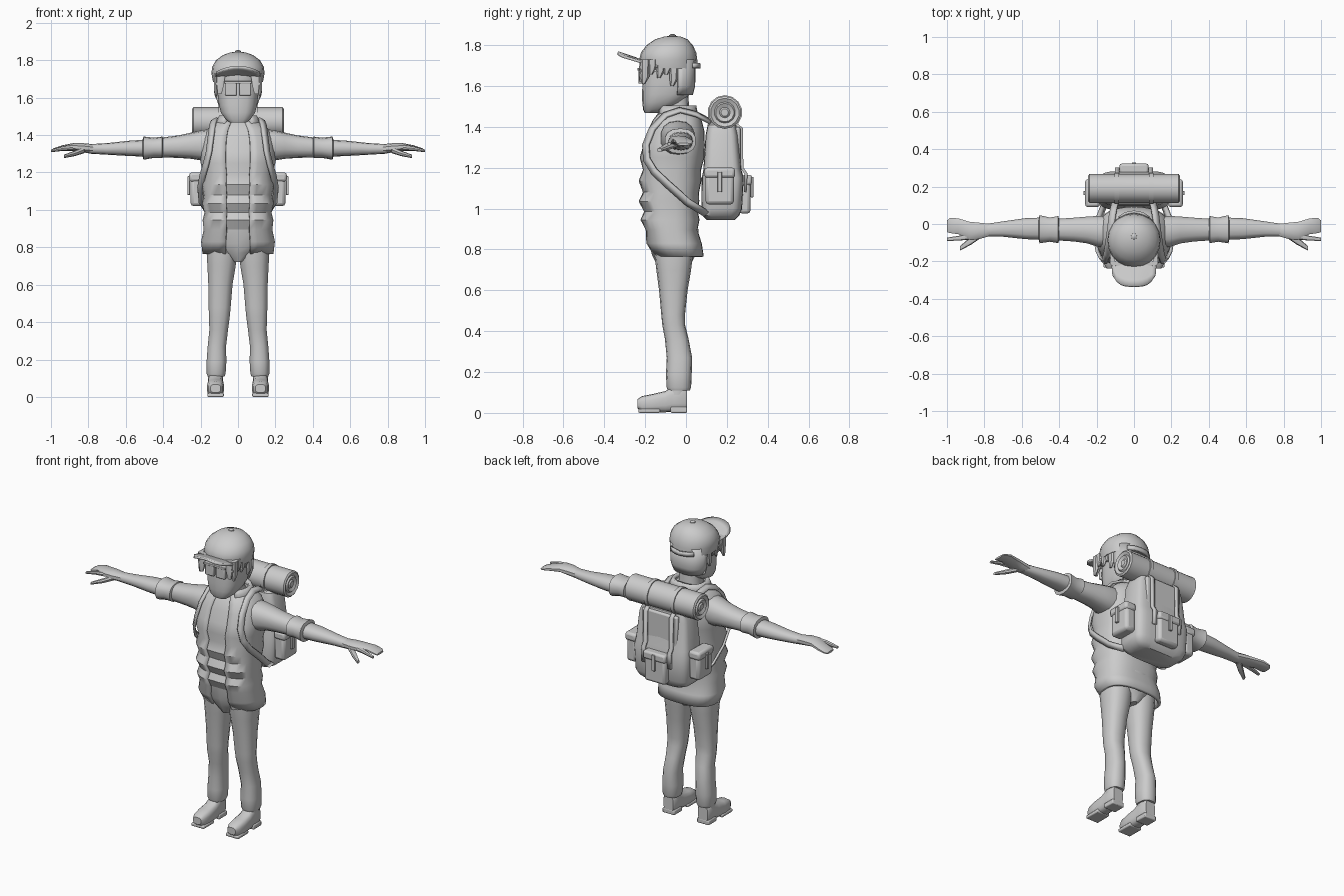
import bpy, bmesh, math
from mathutils import Vector

grey = bpy.data.materials.new("plain_grey")
grey.diffuse_color = (0.6, 0.6, 0.6, 1)


def make(name, verts, faces, mirror=False, solid=0, bevel=0, offset=-1):
    me = bpy.data.meshes.new(name)
    me.from_pydata(verts, [], faces)
    bm = bmesh.new()
    bm.from_mesh(me)
    bmesh.ops.recalc_face_normals(bm, faces=bm.faces)
    bm.to_mesh(me)
    bm.free()
    me.materials.append(grey)
    ob = bpy.data.objects.new(name, me)
    bpy.context.collection.objects.link(ob)
    if solid:
        m = ob.modifiers.new("thickness", 'SOLIDIFY')
        m.thickness, m.offset = solid, offset
    if bevel:
        m = ob.modifiers.new("bevel", 'BEVEL')
        m.width, m.segments = bevel, 2
    if mirror:
        m = ob.modifiers.new("mirror", 'MIRROR')
        m.use_mirror_merge = False
    return ob


def loft(name, rings, n=14, axis='z', p=2.4, gap=0, **kw):
    """Rings are (position, centre a, centre b, radius a, radius b);
    gap leaves an opening of that half angle at the front."""
    verts, faces = [], []
    cols = n + 1 if gap else n
    for t, a, b, ra, rb in rings:
        for i in range(cols):
            th = math.radians(gap + (360 - 2 * gap) * i / n)
            s, c = math.sin(th), math.cos(th)
            u = a + ra * math.copysign(abs(s) ** (2 / p), s)
            v = b - rb * math.copysign(abs(c) ** (2 / p), c)
            verts.append({'z': (u, v, t), 'x': (t, u, v), 'y': (u, t, v)}[axis])
    for r in range(len(rings) - 1):
        for i in range(n):
            j = (i + 1) % cols
            faces.append((r * cols + i, r * cols + j, (r + 1) * cols + j, (r + 1) * cols + i))
    if not gap:
        faces.append(tuple(range(n)))
        faces.append(tuple(range(len(verts) - n, len(verts))))
    return make(name, verts, faces, **kw)


def box(name, c, s, bevel=0.0, **kw):
    verts = [tuple(c[k] + s[k] * (d[k] - .5) for k in range(3))
             for d in [(x, y, z) for x in (0, 1) for y in (0, 1) for z in (0, 1)]]
    faces = [(0, 1, 3, 2), (4, 6, 7, 5), (0, 4, 5, 1), (2, 3, 7, 6), (0, 2, 6, 4), (1, 5, 7, 3)]
    return make(name, verts, faces, bevel=bevel, **kw)


def ribbon(name, path, width, centre, **kw):
    """Flat strap following a path and lying around a centre."""
    pts, verts = [Vector(q) for q in path], []
    for i, q in enumerate(pts):
        tan = pts[min(i + 1, len(pts) - 1)] - pts[max(i - 1, 0)]
        w = tan.cross(q - Vector(centre)).normalized() * width / 2
        verts += [q - w, q + w]
    faces = [(2 * i, 2 * i + 1, 2 * i + 3, 2 * i + 2) for i in range(len(pts) - 1)]
    return make(name, verts, faces, solid=0.014, offset=0, **kw)


# Boots
loft("boot_foot", [(-.237, .12, .045, .028, .022), (-.215, .12, .042, .04, .04),
                   (-.16, .12, .048, .046, .045), (-.1, .12, .055, .043, .052),
                   (-.06, .12, .07, .04, .065), (-.005, .12, .068, .04, .062),
                   (.004, .12, .065, .034, .055)], axis='y', p=3, mirror=True)
box("boot_sole", (.12, -.18, .01), (.088, .105, .02), .006, mirror=True)
box("boot_heel", (.12, -.035, .015), (.084, .08, .03), .006, mirror=True)
loft("boot_ankle", [(.08, .12, -.045, .04, .045), (.17, .12, -.04, .042, .048)], mirror=True)

# Trousers
loft("trouser_leg", [(.11, .117, -.035, .046, .054), (.125, .117, -.035, .052, .06),
                     (.19, .115, -.035, .054, .063), (.27, .113, -.032, .05, .062),
                     (.36, .103, -.045, .051, .058), (.43, .1, -.06, .057, .056),
                     (.48, .098, -.063, .06, .058), (.6, .094, -.062, .066, .07),
                     (.7, .088, -.06, .077, .085), (.78, .085, -.06, .085, .095),
                     (.86, .085, -.06, .08, .1)], mirror=True)
loft("trouser_seat", [(.72, 0, -.06, .025, .08), (.77, 0, -.06, .09, .105),
                      (.82, 0, -.06, .15, .12), (.9, 0, -.065, .16, .125)])

# Quilted jacket, open at the front over a shirt
jacket = [(.765, 0, -.035, .19, .122), (.83, 0, -.06, .198, .137), (.895, 0, -.072, .184, .128),
          (.945, 0, -.08, .19, .146), (.985, 0, -.075, .18, .133), (1.035, 0, -.085, .192, .15),
          (1.08, 0, -.075, .183, .139), (1.135, 0, -.08, .194, .155), (1.19, 0, -.07, .186, .144),
          (1.25, 0, -.07, .2, .16), (1.31, 0, -.06, .2, .152), (1.38, 0, -.05, .19, .14),
          (1.43, 0, -.045, .165, .122), (1.465, 0, -.04, .125, .1), (1.48, 0, -.04, .09, .08)]
loft("jacket", jacket, n=28, p=2.6, gap=14, solid=.018)
loft("shirt", [(z, x, y, rx - .014, ry - .011) for z, x, y, rx, ry in jacket[2:]], n=28, p=2.6)
loft("collar", [(1.44, 0, -.045, .13, .105), (1.48, 0, -.045, .115, .1),
                (1.505, 0, -.045, .1, .095)], n=16, gap=32, solid=.022)

# Arms and hands
loft("sleeve", [(.1, -.04, 1.35, .08, .085), (.19, -.04, 1.345, .085, .082),
                (.25, -.032, 1.343, .073, .07), (.32, -.03, 1.338, .065, .06),
                (.42, -.03, 1.333, .058, .052)], axis='x', mirror=True)
loft("sleeve_cuff", [(.4, -.03, 1.335, .055, .048), (.405, -.03, 1.335, .074, .057),
                     (.45, -.03, 1.332, .066, .054), (.505, -.028, 1.33, .077, .062),
                     (.51, -.028, 1.33, .056, .046)], axis='x', mirror=True)
loft("forearm", [(.48, -.025, 1.33, .06, .046), (.58, -.025, 1.329, .056, .041),
                 (.7, -.027, 1.326, .041, .031), (.8, -.034, 1.326, .033, .025)],
     axis='x', n=12, mirror=True)
loft("hand", [(.77, -.032, 1.326, .034, .025), (.83, -.037, 1.332, .046, .025),
              (.88, -.036, 1.336, .05, .021), (.94, -.012, 1.33, .044, .015),
              (.985, -.008, 1.32, .042, .01), (1.0, -.012, 1.315, .032, .006)],
     axis='x', n=10, mirror=True)
loft("index_finger", [(.86, -.06, 1.335, .022, .016), (.93, -.075, 1.33, .013, .012),
                      (1.0, -.082, 1.316, .009, .007)], axis='x', n=8, mirror=True)
loft("thumb", [(.82, -.05, 1.322, .026, .018), (.87, -.088, 1.303, .022, .015),
               (.93, -.13, 1.286, .012, .009)], axis='x', n=8, mirror=True)

# Head and neck
loft("neck", [(1.43, 0, -.05, .075, .07), (1.5, 0, -.05, .065, .065), (1.58, 0, -.055, .065, .065)])
loft("head", [(1.467, 0, -.165, .045, .036), (1.485, 0, -.15, .068, .06), (1.52, 0, -.118, .092, .096),
              (1.56, 0, -.098, .103, .117), (1.62, 0, -.09, .11, .123), (1.74, 0, -.085, .112, .122)],
     n=18, p=2.8)

# Hair: a shell at the back, pointed tufts at the sides and temples
loft("hair_back", [(1.555, 0, -.085, .105, .118), (1.6, 0, -.085, .121, .13),
                   (1.73, 0, -.085, .128, .132)], n=14, p=2.8, gap=104, solid=.02)
for y, low in ((-.2, 1.61), (-.165, 1.655), (-.125, 1.64), (-.09, 1.655), (-.06, 1.6)):
    loft("hair_tuft", [(low, .117, y - .008, .006, .008), (low + .035, .118, y, .012, .021),
                       (1.73, .116, y, .014, .024)], n=6, mirror=True)
loft("hair_fringe", [(1.62, .098, -.222, .012, .006), (1.66, .095, -.22, .02, .013),
                     (1.73, .09, -.21, .026, .015)], n=6, mirror=True)

# Glasses
box("lens", (.038, -.222, 1.648), (.062, .022, .074), .006, mirror=True)
box("brow_bar", (0, -.222, 1.682), (.15, .03, .014), .003)
box("glasses_arm", (.116, -.14, 1.675), (.01, .17, .012), mirror=True)

# Cap
loft("cap_crown", [(1.685, 0, -.083, .134, .14), (1.73, 0, -.087, .142, .142),
                   (1.765, 0, -.085, .138, .135), (1.8, 0, -.08, .118, .113),
                   (1.828, 0, -.072, .08, .08), (1.842, 0, -.067, .04, .04),
                   (1.845, 0, -.066, .01, .01)], n=20, p=2.1)
loft("cap_button", [(1.835, 0, -.066, .018, .018), (1.849, 0, -.066, .016, .016),
                    (1.854, 0, -.066, .008, .008)], n=8, p=2)
verts, faces, nu, nv = [], [], 10, 4
for i in range(nu + 1):
    u = -1 + 2 * i / nu
    for j in range(nv + 1):
        v = j / nv
        y_in, y_out = -.2 + .08 * u * u, -.332 + .06 * u ** 4
        verts.append(((.128 - .012 * v) * u, y_in + (y_out - y_in) * v,
                      1.725 + .045 * v - .03 * u * u))
for i in range(nu):
    for j in range(nv):
        k = i * (nv + 1) + j
        faces.append((k, k + 1, k + nv + 2, k + nv + 1))
make("cap_brim", verts, faces, solid=.013)
ribbon("cap_strap", [(.08, .035, 1.7), (.045, .057, 1.7), (0, .065, 1.698),
                     (-.045, .057, 1.7), (-.08, .035, 1.7)], .025, (0, -.08, 1.7))

# Backpack
loft("pack_body", [(.945, 0, .17, .13, .07), (.965, 0, .17, .17, .09), (1.0, 0, .175, .186, .1),
                   (1.15, 0, .18, .19, .103), (1.19, 0, .178, .184, .093),
                   (1.36, 0, .176, .168, .08), (1.41, 0, .176, .15, .07), (1.425, 0, .176, .12, .05)],
     n=28, p=5)
box("pack_lid", (0, .253, 1.3), (.25, .026, .2), .01)
box("back_pocket", (0, .288, 1.06), (.145, .055, .17), .016)
box("back_pocket_flap", (0, .292, 1.14), (.155, .062, .05), .012)
box("back_pocket_strap", (0, .323, 1.105), (.022, .014, .1), .003)
box("side_pocket", (.218, .165, 1.095), (.072, .14, .15), .018, mirror=True)
box("side_pocket_flap", (.222, .165, 1.175), (.078, .15, .05), .014, mirror=True)
box("side_pocket_strap", (.264, .165, 1.13), (.014, .022, .1), .003, mirror=True)
ribbon("lid_strap", [(.09, .24, 1.42), (.09, .272, 1.39), (.09, .274, 1.2), (.09, .294, 1.17),
                     (.09, .29, 1.08)], .024, (.09, .1, 1.25), mirror=True)

# Bedroll with rolled ends and holding straps
half = [(.215, .079), (.238, .08), (.245, .07), (.236, .052), (.245, .045), (.236, .026), (.243, .018)]
ends = [(-x, r) for x, r in reversed(half)] + half
loft("bedroll", [(x, .19, 1.47, r, r) for x, r in ends], n=14, axis='x', p=2)
loft("bedroll_strap", [(x, .19, 1.47, r, r) for x, r in
                       ((.08, .076), (.08, .085), (.104, .085), (.104, .076))],
     n=14, axis='x', p=2, mirror=True)

# Shoulder straps
ribbon("shoulder_strap", [(.1, .12, 1.425), (.115, .05, 1.462), (.125, -.03, 1.482),
                          (.135, -.1, 1.458), (.145, -.165, 1.39), (.155, -.197, 1.31),
                          (.172, -.192, 1.24), (.19, -.155, 1.18), (.203, -.08, 1.11),
                          (.195, .01, 1.03), (.16, .1, .975)], .036, (0, -.06, 1.25), mirror=True)

# Smooth shading that keeps the hard edges
for ob in bpy.data.objects:
    ob.select_set(True)
    bpy.context.view_layer.objects.active = ob
bpy.ops.object.shade_smooth_by_angle(angle=math.radians(40))
